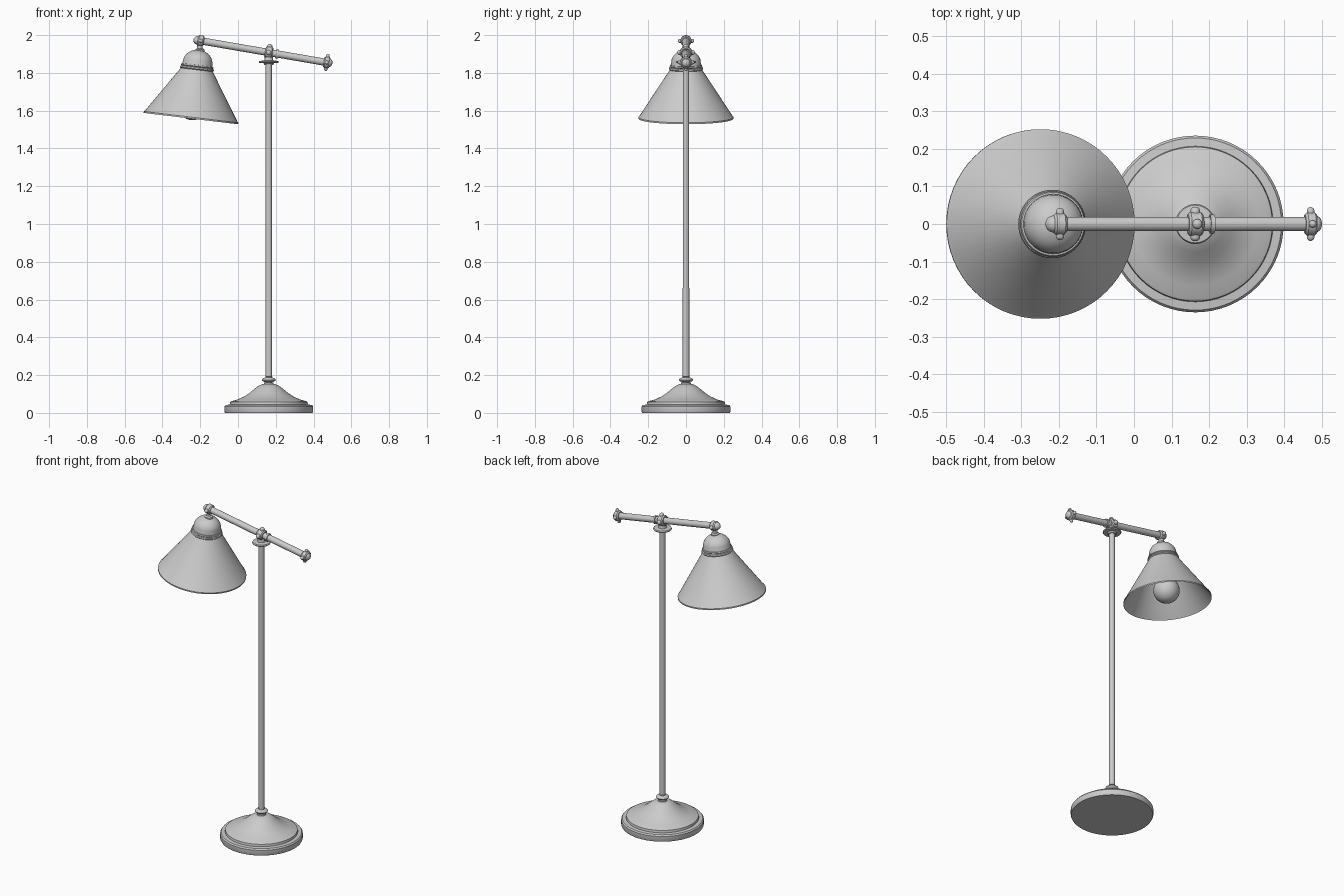
import bpy, bmesh, math
from mathutils import Vector, Matrix

if "Cube" in bpy.data.objects:
    bpy.data.objects.remove(bpy.data.objects["Cube"])


def frame(pos, axis=(0, 0, 1)):
    rot = Vector((0, 0, 1)).rotation_difference(Vector(axis)).to_matrix().to_4x4()
    return Matrix.Translation(pos) @ rot


def lathe(name, profile, mat, sides=48):
    """Revolve (radius, height) points around z, then place with a matrix."""
    bm = bmesh.new()
    verts = [bm.verts.new((r, 0, z)) for r, z in profile]
    edges = [bm.edges.new(p) for p in zip(verts, verts[1:])]
    bmesh.ops.spin(bm, geom=verts + edges, axis=(0, 0, 1), cent=(0, 0, 0),
                   steps=sides, angle=2 * math.pi)
    bmesh.ops.remove_doubles(bm, verts=bm.verts, dist=1e-5)
    bmesh.ops.recalc_face_normals(bm, faces=bm.faces)
    bm.transform(mat)
    mesh = bpy.data.meshes.new(name)
    bm.to_mesh(mesh)
    bm.free()
    ob = bpy.data.objects.new(name, mesh)
    bpy.context.collection.objects.link(ob)
    bpy.ops.object.select_all(action='DESELECT')
    bpy.context.view_layer.objects.active = ob
    ob.select_set(True)
    bpy.ops.object.shade_smooth_by_angle(angle=math.radians(35))
    return ob


def arc(r, cz, h, a0, a1, n=8):
    """Elliptical arc profile: radius r, height h, angles from the equator."""
    out = []
    for i in range(n + 1):
        a = math.radians(a0 + (a1 - a0) * i / n)
        out.append((max(0, r * math.cos(a)), cz + h * math.sin(a)))
    return out


PX = 0.163  # pole position

# Stepped base with a flared top
lathe("base", [(0, 0), (0.232, 0), (0.235, 0.006), (0.235, 0.034), (0.229, 0.042),
               (0.207, 0.044), (0.205, 0.058), (0.198, 0.062), (0.165, 0.071),
               (0.13, 0.087), (0.10, 0.107), (0.075, 0.128), (0.055, 0.143),
               (0.035, 0.152), (0, 0.152)], frame((PX, 0, 0)), 64)

# Collar above the base
lathe("base_collar", [(0, 0.145), (0.026, 0.148), (0.026, 0.16)]
      + arc(0.037, 0.175, 0.014, -70, 70) + [(0.02, 0.192), (0, 0.192)], frame((PX, 0, 0)))

# Pole with flange and neck under the arm
lathe("pole", [(0, 0.16), (0.0175, 0.16), (0.0165, 1.86), (0, 1.86)], frame((PX, 0, 0)), 32)
lathe("pole_flange", [(0, 1.842), (0.024, 1.842), (0.026, 1.851), (0.05, 1.852), (0.053, 1.857),
                      (0.05, 1.863), (0.024, 1.866), (0.02, 1.90), (0, 1.90)], frame((PX, 0, 0)))

# Sloping arm
start, end = Vector((-0.205, 0, 1.971)), Vector((0.47, 0, 1.855))
d = (end - start).normalized()
up = Vector((-d.z, 0, d.x))
L = (end - start).length
lathe("arm", [(0, 0), (0.019, 0), (0.019, L), (0, L)], frame(start, d), 32)


# Arm collars with screws around them
def collar(name, pos, r, half, screw, directions):
    lathe(name, [(0, -half), (r - 0.006, -half), (r, -half + 0.006),
                 (r, half - 0.006), (r - 0.006, half), (0, half)], frame(pos, d), 32)
    for i, v in enumerate(directions):
        lathe(f"{name}_screw_{i + 1}", [(0, 0), (screw, 0)] + arc(screw, r + 0.003, 0.011, 0, 90, 5),
              frame(pos, v), 20)


side = Vector((0, 1, 0))
tip = start + d * 0.008
mid = start + d * ((PX - start.x) / d.x)
collar("shade_clamp", tip, 0.029, 0.017, 0.011, [side, -side])
collar("pole_clamp", mid, 0.032, 0.020, 0.013, [side, -side, up])
collar("end_knob", end, 0.031, 0.016, 0.010, [side, -side, up, -up])
lathe("arm_front_cap", [(0, 0)] + arc(0.023, 0, 0.024, 0, 90), frame(tip - d * 0.015, -d), 32)
lathe("arm_end_cap", [(0, 0)] + arc(0.022, 0.0, 0.016, 0, 90), frame(end + d * 0.014, d), 32)
lathe("pole_clamp_ring", [(0, -0.006), (0.025, -0.006), (0.025, 0.006), (0, 0.006)],
      frame(mid + d * 0.045, d), 32)

# Tilted shade: thin cone shell with rolled rim
axis = Vector((0.119, 0, 0.993))
S = frame((-0.249, 0, 1.56), axis)
lathe("shade", [(0.248, 0.004), (0.252, -0.002), (0.252, 0.006), (0.246, 0.012), (0.083, 0.262),
                (0.079, 0.260), (0.241, 0.010), (0.248, 0.004)], S, 64)

# Shade holder: ring, domed cap and stem to the arm
lathe("shade_ring", [(0.075, 0.258), (0.086, 0.258), (0.091, 0.263), (0.089, 0.270), (0.083, 0.273),
                     (0.087, 0.277), (0.084, 0.283), (0.075, 0.284), (0.075, 0.258)], S, 64)
lathe("shade_cap", [(0, 0.262), (0.08, 0.262), (0.079, 0.295)] + arc(0.078, 0.298, 0.066, 0, 78, 10)
      + [(0, 0.365)], S, 64)
lathe("shade_stem", [(0, 0), (0.024, 0), (0.024, 0.012), (0.015, 0.018), (0.015, 0.06), (0, 0.06)],
      frame((-0.202, 0, 1.912)), 32)

# Bulb and socket inside the shade
lathe("bulb", arc(0.075, 0.065, 0.075, -90, 52, 16) + [(0.035, 0.145), (0.028, 0.175), (0, 0.175)], S)
lathe("socket", [(0, 0.165), (0.032, 0.165), (0.032, 0.265), (0, 0.265)], S, 32)
